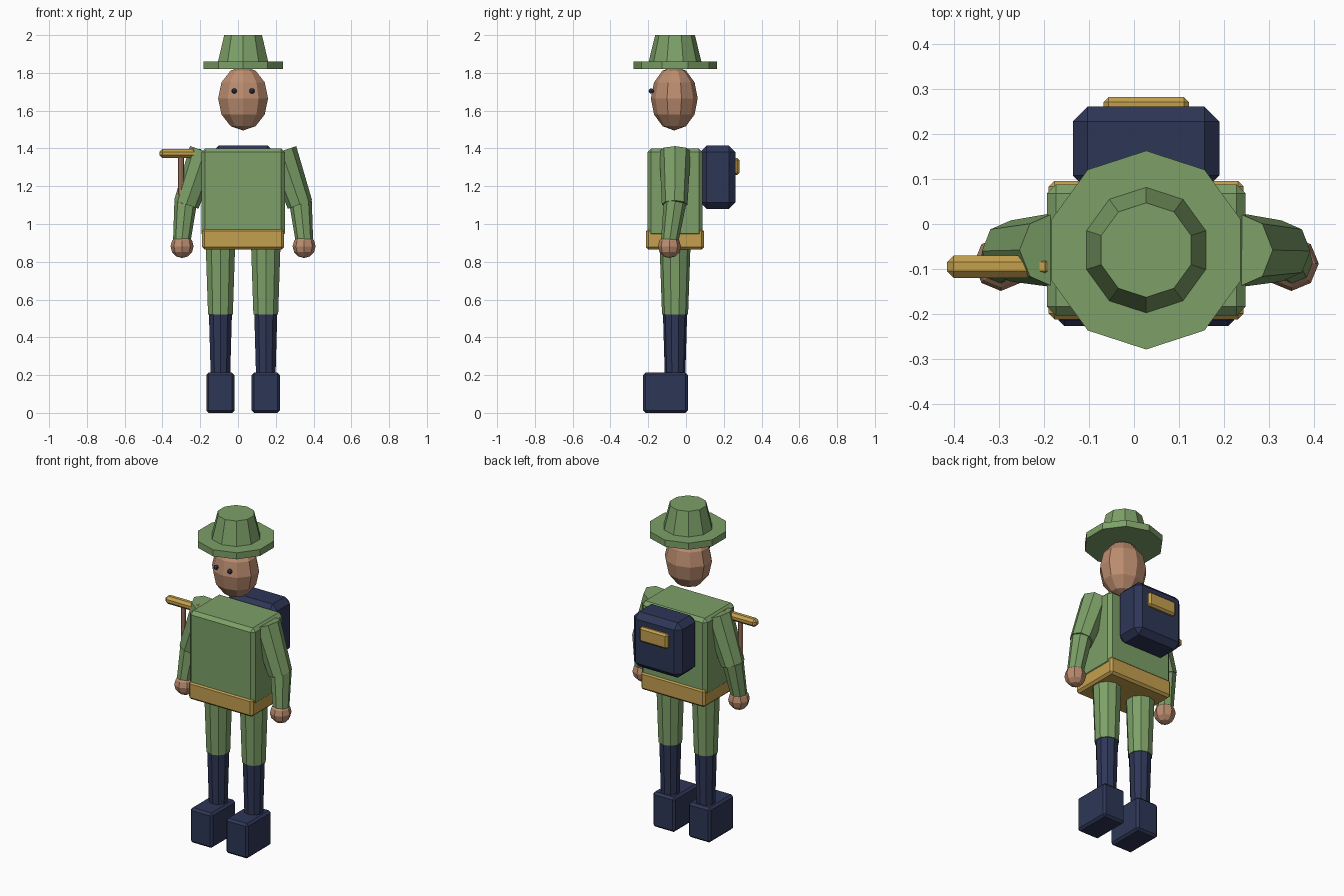
import bpy, math
from mathutils import Vector

if "Cube" in bpy.data.objects:
    bpy.data.objects.remove(bpy.data.objects["Cube"])

CX, CY = 0.027, -0.058  # body axis


def mat(name, r, g, b):
    m = bpy.data.materials.new(name)
    m.diffuse_color = (r, g, b, 1)
    m.use_nodes = True
    m.node_tree.nodes["Principled BSDF"].inputs["Base Color"].default_value = m.diffuse_color
    return m


GREEN = mat("green cloth", 0.205, 0.352, 0.138)
NAVY = mat("navy leather", 0.027, 0.037, 0.093)
GOLD = mat("gold", 0.55, 0.35, 0.076)
SKIN = mat("skin", 0.50, 0.265, 0.16)


def finish(name, m):
    o = bpy.context.object
    o.name = name
    o.data.materials.append(m)
    return o


def box(name, m, lo, hi, bevel):
    """Box between two corners with chamfered edges."""
    lo, hi = Vector(lo), Vector(hi)
    bpy.ops.mesh.primitive_cube_add(size=1, location=(lo + hi) / 2)
    o = finish(name, m)
    for v in o.data.vertices:
        v.co = Vector([c * s for c, s in zip(v.co, hi - lo)])
    b = o.modifiers.new("chamfer", 'BEVEL')
    b.width, b.segments = bevel, 1
    return o


def taper(name, m, a, b, ra, rb, sides):
    """Tapered cylinder from lower point a to upper point b."""
    a, b = Vector(a), Vector(b)
    d = b - a
    bpy.ops.mesh.primitive_cone_add(vertices=sides, radius1=ra, radius2=rb,
                                    depth=d.length, location=(a + b) / 2)
    o = finish(name, m)
    o.rotation_mode = 'QUATERNION'
    o.rotation_quaternion = Vector((0, 0, 1)).rotation_difference(d)
    return o


def ball(name, m, loc, radii, segs, rings):
    bpy.ops.mesh.primitive_uv_sphere_add(segments=segs, ring_count=rings,
                                         radius=1, location=loc)
    o = finish(name, m)
    o.scale = radii
    return o


# Hat
taper("hat_brim", GREEN, (CX, CY, 1.82), (CX, CY, 1.86), 0.221, 0.221, 10)
taper("hat_crown", GREEN, (CX, CY, 1.85), (CX, CY, 2.0), 0.142, 0.105, 10)

# Head
ball("head", SKIN, (CX, -0.062, 1.665), (0.139, 0.124, 0.17), 10, 6)

# Torso and belt
box("torso", GREEN, (CX - 0.221, CY - 0.146, 0.93),
    (CX + 0.221, CY + 0.146, 1.40), 0.02)
box("belt", GOLD, (CX - 0.217, CY - 0.154, 0.865),
    (CX + 0.217, CY + 0.154, 0.975), 0.013)

# Backpack and its flap
box("backpack", NAVY, (CX - 0.163, 0.075, 1.08), (CX + 0.163, 0.261, 1.415), 0.033)
box("backpack_flap", GOLD, (CX - 0.095, 0.25, 1.26), (CX + 0.095, 0.282, 1.35), 0.011)

# Paired parts
for s, side in ((-1, "right"), (1, "left")):
    def p(x, y, z):
        return (CX + s * x, y, z)

    ball(side + "_eye", NAVY, p(0.047, -0.184, 1.704), (0.014, 0.014, 0.014), 8, 6)
    taper(side + "_upper_arm", GREEN, p(0.301, CY - 0.002, 1.103),
          p(0.203, CY, 1.385), 0.068, 0.083, 8)
    taper(side + "_forearm", GREEN, p(0.325, -0.087, 0.905),
          p(0.304, -0.058, 1.115), 0.046, 0.06, 8)
    ball(side + "_hand", SKIN, p(0.323, -0.088, 0.882), (0.061, 0.061, 0.062), 8, 6)
    taper(side + "_thigh", GREEN, p(0.12, CY, 0.52), p(0.12, CY, 0.92),
          0.069, 0.083, 10)
    taper(side + "_shin", NAVY, p(0.12, CY, 0.19), p(0.12, CY, 0.525),
          0.054, 0.064, 10)
    x = CX + s * 0.12
    box(side + "_boot", NAVY, (x - 0.075, -0.227, 0), (x + 0.075, 0.01, 0.213), 0.013)

# Walking stick with cross handle
box("stick_handle", GOLD, (-0.416, -0.12, 1.35), (-0.183, -0.07, 1.397), 0.015)
taper("stick_shaft", SKIN, (-0.302, -0.095, 0.9), (-0.302, -0.095, 1.36),
      0.015, 0.015, 8)
